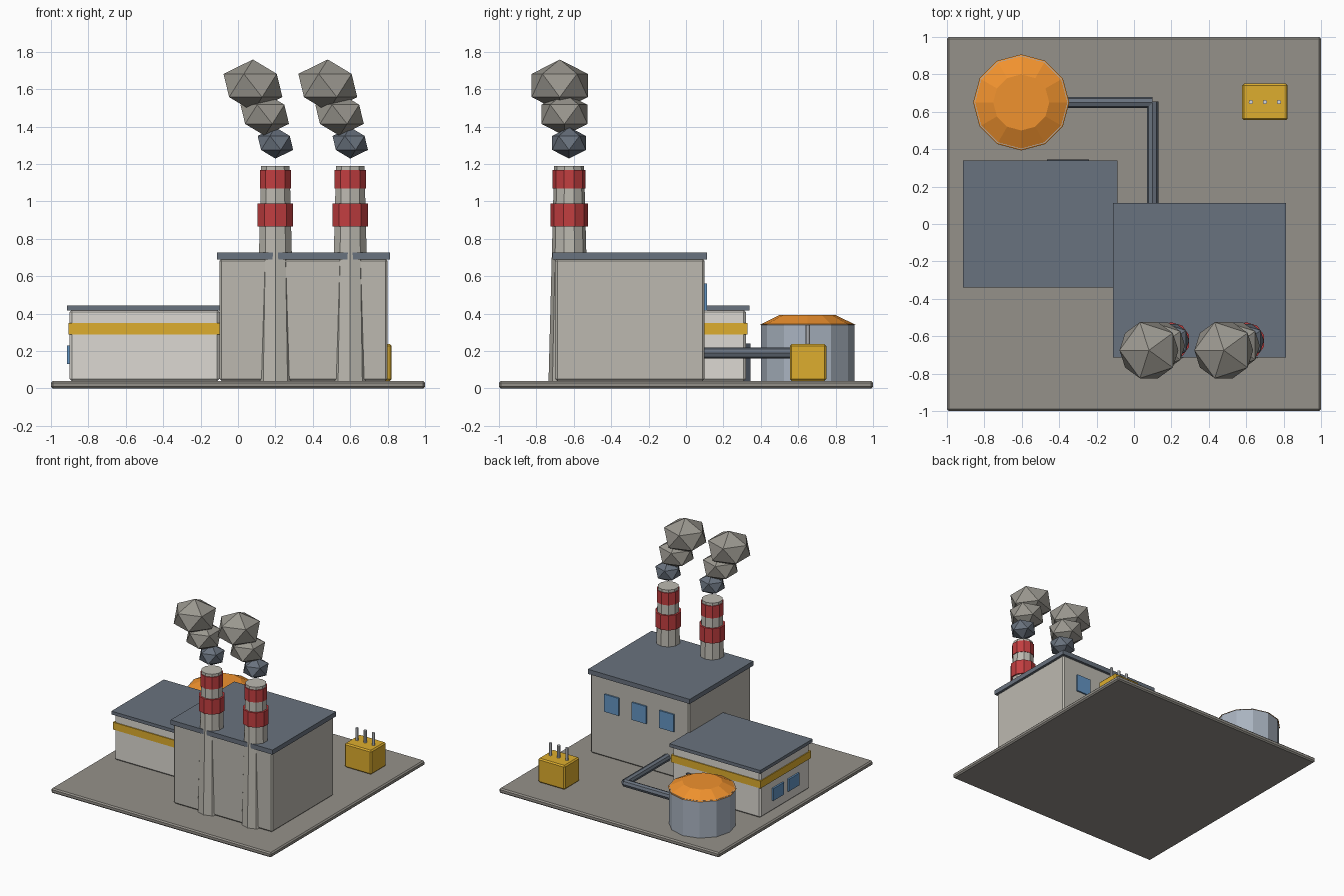
import bpy
from math import pi
from mathutils import Vector

if "Cube" in bpy.data.objects:
    bpy.data.objects.remove(bpy.data.objects["Cube"])

mats = {}


def colour(name, hexcode):
    vals = [int(hexcode[i:i + 2], 16) / 255 for i in (0, 2, 4)]
    m = bpy.data.materials.new(name)
    m.diffuse_color = [((v + 0.055) / 1.055) ** 2.4 for v in vals] + [1]
    m.use_nodes = True
    m.node_tree.nodes["Principled BSDF"].inputs["Base Color"].default_value = m.diffuse_color
    mats[name] = m


for n, h in dict(ground="95918a", concrete="bcb9b0", plaster="dcd9d2", slate="69727e",
                 yellow="deae2e", red="c23e40", glass="6495c4", orange="f0922e",
                 steel="a9b3c0", smoke="9a978f", dark="444b56", pin="d8dade").items():
    colour(n, h)


def finish(name, mat):
    ob = bpy.context.object
    ob.name = name
    ob.data.materials.append(mats[mat])
    return ob


def box(name, mat, x, y, z, bevel=0):
    """Box from (min, max) ranges on each axis."""
    bpy.ops.mesh.primitive_cube_add(size=1, location=[sum(r) / 2 for r in (x, y, z)])
    ob = finish(name, mat)
    ob.scale = [r[1] - r[0] for r in (x, y, z)]
    bpy.ops.object.transform_apply(location=False, rotation=False, scale=True)
    if bevel:
        b = ob.modifiers.new("edge", 'BEVEL')
        b.width, b.segments = bevel, 1
    return ob


def cone(name, mat, a, b, r1, r2, sides):
    """Cylinder or frustum running from point a to point b."""
    a, b = Vector(a), Vector(b)
    d = b - a
    bpy.ops.mesh.primitive_cone_add(vertices=sides, radius1=r1, radius2=r2, depth=d.length,
                                    location=(a + b) / 2,
                                    rotation=d.to_track_quat('Z', 'Y').to_euler()
                                    if d.xy.length > 1e-6 else (0, 0, 0))
    return finish(name, mat)


# Ground slab
box("ground_slab", "ground", (-1, 1), (-1, 1), (0, 0.04), 0.01)

# Main hall with roof and rear windows
box("main_hall", "concrete", (-0.1, 0.8), (-0.7, 0.1), (0.04, 0.695), 0.012)
box("main_roof", "slate", (-0.113, 0.813), (-0.713, 0.113), (0.69, 0.728))
for i, x in enumerate((0.1, 0.35, 0.6)):
    box(f"hall_window_{i}", "glass", (x - 0.065, x + 0.065), (0.09, 0.112), (0.418, 0.562))

# Low annex with roof, stripe, side windows and rear door
box("annex", "plaster", (-0.9, -0.1), (-0.32, 0.32), (0.04, 0.42), 0.012)
box("annex_roof", "slate", (-0.913, -0.088), (-0.34, 0.34), (0.417, 0.444))
box("annex_stripe", "yellow", (-0.907, -0.093), (-0.328, 0.328), (0.29, 0.35))
for i, y in enumerate((-0.1, 0.1)):
    box(f"annex_window_{i}", "glass", (-0.914, -0.89), (y - 0.07, y + 0.07), (0.13, 0.23))
box("annex_door", "dark", (-0.465, -0.24), (0.31, 0.345), (0.04, 0.24))

# Chimneys with red bands and drifting smoke puffs
CY = -0.625
for i, x in enumerate((0.2, 0.6)):
    cone(f"chimney_{i}", "concrete", (x, CY, 0.04), (x, CY, 1.19), 0.11, 0.08, 10)
    cone(f"lower_band_{i}", "red", (x, CY, 0.867), (x, CY, 0.988), 0.1, 0.1, 10)
    cone(f"upper_band_{i}", "red", (x, CY, 1.068), (x, CY, 1.168), 0.088, 0.088, 10)
    for j, (dx, dy, z, r, mat) in enumerate(((0, 0, 1.313, 0.106, "slate"),
                                            (-0.057, -0.025, 1.466, 0.145, "smoke"),
                                            (-0.12, -0.05, 1.62, 0.176, "smoke"))):
        bpy.ops.mesh.primitive_ico_sphere_add(subdivisions=1, radius=r,
                                              location=(x + dx, CY + dy, z), rotation=(0, 0, pi))
        finish(f"smoke_puff_{i}_{j}", mat).scale.z = 0.79

# Storage tank with orange lid
TX, TY = -0.603, 0.65
cone("tank_body", "steel", (TX, TY, 0.04), (TX, TY, 0.345), 0.25, 0.25, 12)
cone("tank_lid", "orange", (TX, TY, 0.34), (TX, TY, 0.393), 0.257, 0.15, 12)

# Pipe from tank to hall
cone("pipe_across", "slate", (-0.4, 0.65, 0.19), (0.1, 0.65, 0.19), 0.03, 0.03, 8)
cone("pipe_to_hall", "slate", (0.1, 0.655, 0.19), (0.1, 0.08, 0.19), 0.03, 0.03, 8)

# Transformer with three insulator pins
box("transformer", "yellow", (0.578, 0.822), (0.555, 0.75), (0.04, 0.238), 0.01)
for i, x in enumerate((0.625, 0.7, 0.775)):
    cone(f"insulator_{i}", "pin", (x, 0.652, 0.23), (x, 0.652, 0.34), 0.012, 0.012, 8)
